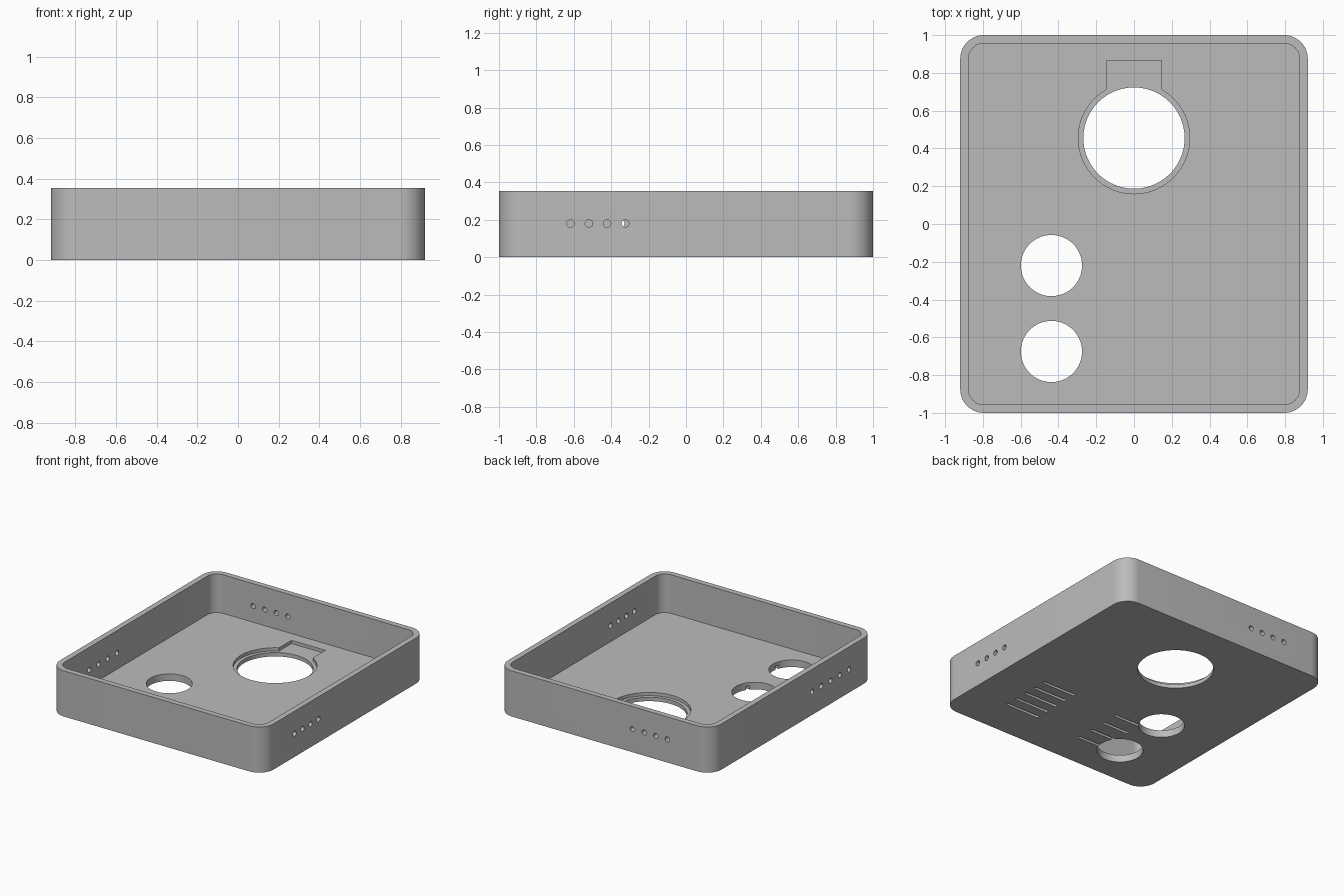
import bpy, bmesh
from math import pi, cos, sin, radians
from mathutils import Matrix, Vector

cube = bpy.data.objects.get("Cube")
if cube:
    bpy.data.objects.remove(cube, do_unlink=True)

W, D, H = 0.92, 1.0, 0.355      # half width, half depth, height
WALL, FLOOR, LIP = 0.044, 0.055, 0.03
CORNER = 0.125

grey = bpy.data.materials.new("light grey plastic")
grey.use_nodes = True
grey.diffuse_color = (0.5, 0.5, 0.5, 1)
grey.node_tree.nodes["Principled BSDF"].inputs["Base Color"].default_value = (0.5, 0.5, 0.5, 1)


def rounded_outline(hx, hy, r, steps=12):
    """Counter-clockwise rounded rectangle."""
    pts = []
    for k, (sx, sy) in enumerate([(1, 1), (-1, 1), (-1, -1), (1, -1)]):
        for i in range(steps + 1):
            a = (k + i / steps) * pi / 2
            pts.append((sx * (hx - r) + r * cos(a), sy * (hy - r) + r * sin(a)))
    return pts


def circle_outline(r, n=64):
    return [(r * cos(2 * pi * i / n), r * sin(2 * pi * i / n)) for i in range(n)]


def prism(name, outline, z0, z1, place=Matrix()):
    """Extrude an outline from z0 to z1, then move it into place."""
    bm = bmesh.new()
    face = bm.faces.new([bm.verts.new((x, y, z0)) for x, y in outline])
    top = bmesh.ops.extrude_face_region(bm, geom=[face])["geom"]
    bmesh.ops.translate(bm, vec=(0, 0, z1 - z0),
                        verts=[v for v in top if isinstance(v, bmesh.types.BMVert)])
    bmesh.ops.remove_doubles(bm, verts=bm.verts, dist=1e-5)
    bmesh.ops.recalc_face_normals(bm, faces=bm.faces)
    bm.transform(place)
    mesh = bpy.data.meshes.new(name)
    bm.to_mesh(mesh)
    bm.free()
    obj = bpy.data.objects.new(name, mesh)
    bpy.context.collection.objects.link(obj)
    mesh.materials.append(grey)
    return obj


def at(x, y, z=0):
    return Matrix.Translation(Vector((x, y, z)))


cutters = []


def cut(*args):
    obj = prism(*args)
    obj.hide_render = True
    cutters.append(obj)


# Outer body and the cavity that leaves walls and floor
tray = prism("open_tray", rounded_outline(W, D, CORNER), 0, H)
cut("cavity", rounded_outline(W - WALL, D - WALL, CORNER - WALL), FLOOR, H + 0.1)

# Large round opening with a stepped seat and a rectangular tab recess
big = (0, 0.455)
cut("seat_recess", circle_outline(0.295, 96), LIP, 0.1, at(*big))
tab = [(-0.145, 0.5), (0.145, 0.5), (0.145, 0.865), (-0.145, 0.865)]
cut("tab_recess", tab, LIP, 0.1)
cut("large_opening", circle_outline(0.268, 96), -0.1, 0.1, at(*big))

# Two smaller round openings
for y in (-0.22, -0.675):
    cut("small_opening", circle_outline(0.162), -0.1, 0.1, at(-0.437, y))

# Shallow grooves under the floor
for i in range(5):
    cut("wide_groove", rounded_outline(0.145, 0.012, 0.0119, 5), -0.1, 0.03,
        at(0.45, -0.285 - 0.1 * i))
for i in range(4):
    cut("short_groove", rounded_outline(0.115, 0.012, 0.0119, 5), -0.1, 0.03,
        at(-0.205, -0.32 - 0.132 * i))

# Rows of small round vents through three walls
along_x = Matrix.Rotation(radians(90), 4, "Y")
along_y = Matrix.Rotation(radians(90), 4, "X")
vent = circle_outline(0.02, 24)
for i in range(4):
    cut("left_vent", vent, -0.1, 0.1, at(W, -0.617 + 0.0975 * i, 0.18) @ along_x)
    cut("back_vent", vent, -0.1, 0.1, at(-0.54 + 0.1 * i, D, 0.18) @ along_y)
for i in range(5):
    cut("right_vent", vent, -0.1, 0.1, at(-W, -0.69 + 0.114 * i, 0.18) @ along_x)

# Apply every cut, then discard the cutters
bpy.ops.object.select_all(action="DESELECT")
bpy.context.view_layer.objects.active = tray
tray.select_set(True)
for c in cutters:
    mod = tray.modifiers.new("cut", "BOOLEAN")
    mod.operation = "DIFFERENCE"
    mod.solver = "EXACT"
    mod.object = c
    bpy.ops.object.modifier_apply(modifier=mod.name)
    bpy.data.objects.remove(c, do_unlink=True)

bpy.ops.object.shade_smooth_by_angle(angle=radians(30))
